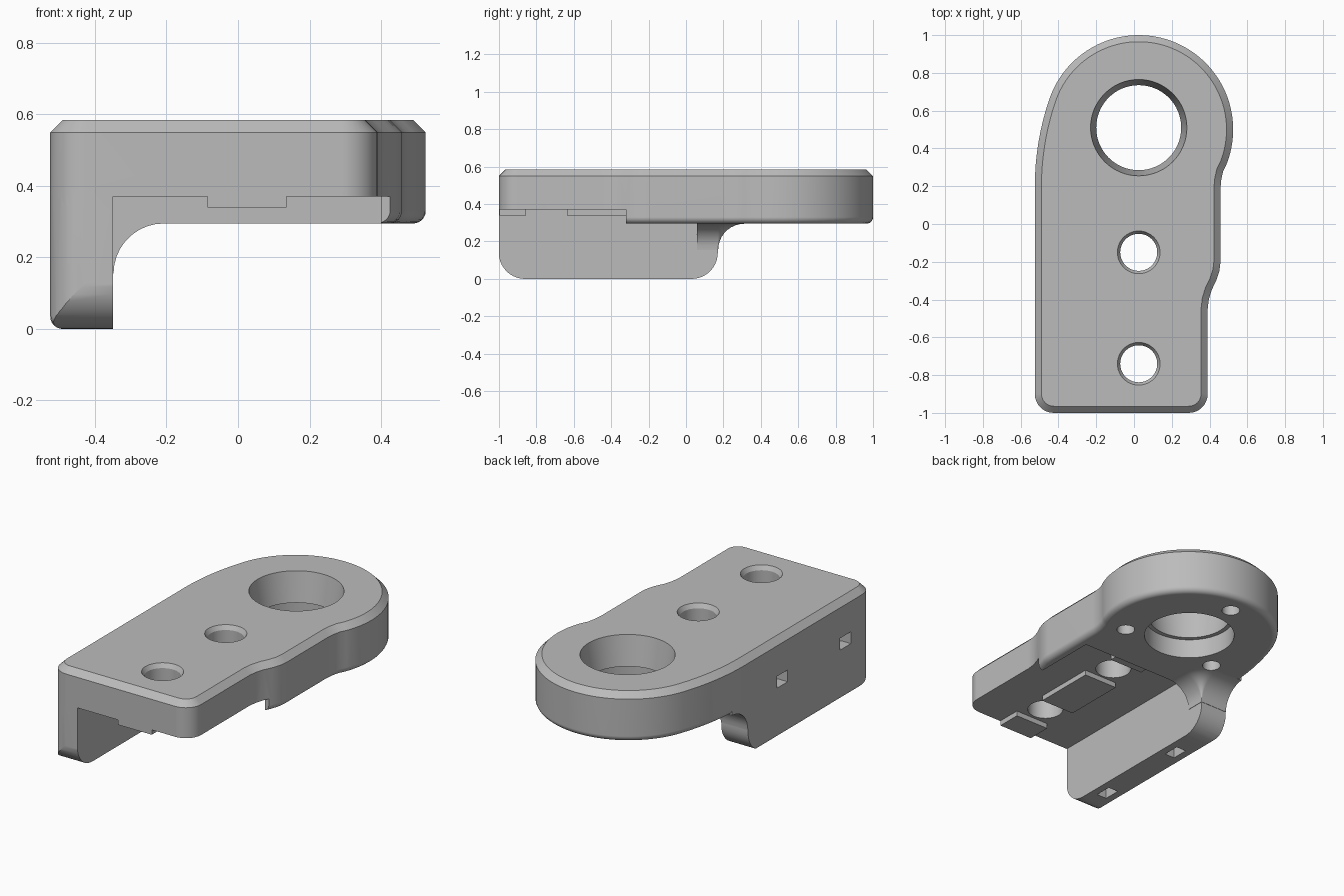
import bpy, bmesh, math
from mathutils import Vector

cube = bpy.data.objects.get("Cube")
if cube:
    bpy.data.objects.remove(cube, do_unlink=True)

grey = bpy.data.materials.new("plain grey")
grey.use_nodes = True
grey.diffuse_color = (0.5, 0.5, 0.5, 1)
grey.node_tree.nodes["Principled BSDF"].inputs["Base Color"].default_value = (0.5, 0.5, 0.5, 1)


def loft(name, layers):
    """Closed solid through a stack of equal-length point loops."""
    bm = bmesh.new()
    rings = [[bm.verts.new(p) for p in layer] for layer in layers]
    n = len(rings[0])
    for a, b in zip(rings, rings[1:]):
        for i in range(n):
            j = (i + 1) % n
            bm.faces.new((a[i], a[j], b[j], b[i]))
    bm.faces.new(rings[0][::-1])
    bm.faces.new(rings[-1])
    bmesh.ops.recalc_face_normals(bm, faces=bm.faces)
    mesh = bpy.data.meshes.new(name)
    bm.to_mesh(mesh)
    bm.free()
    mesh.materials.append(grey)
    obj = bpy.data.objects.new(name, mesh)
    bpy.context.collection.objects.link(obj)
    return obj


def box(name, x0, x1, y0, y1, z0, z1):
    loop = [(x0, y0), (x1, y0), (x1, y1), (x0, y1)]
    return loft(name, [[(x, y, z) for x, y in loop] for z in (z0, z1)])


def arc(cx, cy, r, a0, a1, n):
    angles = [math.radians(a0 + (a1 - a0) * i / n) for i in range(n + 1)]
    return [(cx + r * math.cos(a), cy + r * math.sin(a)) for a in angles]


def turned(name, cx, cy, profile):
    """Round solid from (z, radius) pairs."""
    return loft(name, [[(x, y, z) for x, y in arc(cx, cy, r, 0, 360, 64)[:-1]]
                       for z, r in profile])


def inset(loop, d):
    """Move a counter-clockwise outline inward by d."""
    pts, out = [Vector(p) for p in loop], []
    for i, p in enumerate(pts):
        e1 = (p - pts[i - 1]).normalized()
        e2 = (pts[(i + 1) % len(pts)] - p).normalized()
        n1, n2 = Vector((-e1.y, e1.x)), Vector((-e2.y, e2.x))
        out.append(p + (n1 + n2) * d / (1 + n1.dot(n2)))
    return out


def combine(target, tool, operation):
    mod = target.modifiers.new("join", 'BOOLEAN')
    mod.operation, mod.solver, mod.object = operation, 'EXACT', tool
    bpy.context.view_layer.objects.active = target
    bpy.ops.object.modifier_apply(modifier=mod.name)
    bpy.data.objects.remove(tool, do_unlink=True)


# Plan outline, counter-clockwise from the front left corner
cx, cy = 0.025, 0.5
left_r = 1.425
outline = (arc(-0.425, -0.9, 0.1, 180, 270, 8)
           + arc(0.29, -0.9, 0.1, 270, 360, 8)
           + [(0.39, -0.45), (0.396, -0.4), (0.411, -0.35), (0.435, -0.3),
              (0.452, -0.25), (0.458, -0.2), (0.458, 0.19), (0.462, 0.235), (0.472, 0.28)]
           + arc(cx, cy, 0.5, -22, 161, 48)
           + arc(left_r - 0.525, 0.2, left_r, 161, 180, 8)[1:])

TOP, BASE, RECESS = 0.585, 0.295, 0.37
ROUND = 0.035


def outline_solid(name, bottom, upper):
    steps = [math.radians(90 * i / 6) for i in range(7)]
    levels = [(bottom + ROUND * (1 - math.cos(a)), ROUND * (1 - math.sin(a)))
              for a in steps]
    levels = [(z, max(d, 0)) for z, d in levels] + upper
    return loft(name, [[(p[0], p[1], z) for p in inset(outline, d)] for z, d in levels])


# Plate with chamfered top and rounded lower edge
body = outline_solid("bracket_body", BASE, [(TOP - ROUND, 0), (TOP, ROUND)])
combine(body, box("recess_cut", -0.35, 0.4, -1.1, 0.06, 0, RECESS), 'DIFFERENCE')
combine(body, box("recess_side_cut", 0.2, 0.7, -1.1, -0.32, 0, RECESS), 'DIFFERENCE')

# Side wall with rounded lower corners
side = (arc(-0.861, 0.14, 0.14, 180, 270, 10) + arc(0.03, 0.14, 0.14, 270, 360, 10)
        + [(0.17, 0.42), (-1.001, 0.42)])
wall = loft("side_wall", [[(x, y, z) for y, z in side] for x in (-0.6, -0.35)])

# Concave fillet wrapping the rear end of the wall
layers = []
F = 0.14
for i in range(10):
    a = math.radians(10 * i)
    d, z = F * (1 - math.cos(a)) + 0.002, BASE - F + F * math.sin(a)
    loop = [(-0.6, 0.06), (-0.35 + d, 0.06)] + arc(-0.35, 0.17, d, 0, 90, 8) + [(-0.6, 0.17 + d)]
    layers.append([(x, y, z) for x, y in loop])
layers.append([(x, y, 0.42) for x, y, z in layers[-1]])
combine(wall, loft("wall_fillet", layers), 'UNION')
combine(wall, outline_solid("wall_limit", 0, [(0.4, 0)]), 'INTERSECT')
combine(body, wall, 'UNION')

# Locating tabs under the plate
for y0, y1 in ((-0.998, -0.855), (-0.635, -0.26), (-0.04, 0.08)):
    combine(body, box("tab", -0.085, 0.135, y0, y1, 0.34, 0.4), 'UNION')

# Large stepped opening, open at both ends
combine(body, turned("large_bore", cx, 0.51, [(0.2, 0.25), (0.41, 0.25), (0.41, 0.225),
                                              (TOP, 0.255), (0.7, 0.275)]), 'DIFFERENCE')

# Mounting holes, each with a matching angled strap slot through the wall
for y in (-0.15, -0.74):
    combine(body, turned("mounting_hole", cx, y, [(0.2, 0.098), (0.56, 0.098),
                                                  (TOP, 0.113), (0.7, 0.18)]), 'DIFFERENCE')
    slot = [(-0.6, 0.3), (-0.46, 0.3), (-0.46, -0.1), (-0.395, -0.1), (-0.395, 0.37), (-0.6, 0.37)]
    combine(body, loft("strap_slot", [[(x, yy, z) for x, z in slot]
                                      for yy in (y - 0.05, y + 0.05)]), 'DIFFERENCE')

# Blind screw holes on the underside
for deg in (90, 210, 330):
    a = math.radians(deg)
    combine(body, turned("screw_hole", cx + 0.36 * math.cos(a), 0.51 + 0.36 * math.sin(a),
                         [(0.2, 0.05), (0.45, 0.05)]), 'DIFFERENCE')

# Smooth curved faces, crisp edges
bpy.ops.object.select_all(action='DESELECT')
body.select_set(True)
bpy.context.view_layer.objects.active = body
bpy.ops.object.shade_smooth_by_angle(angle=math.radians(25))
weighted = body.modifiers.new("even_shading", 'WEIGHTED_NORMAL')
weighted.keep_sharp = True
